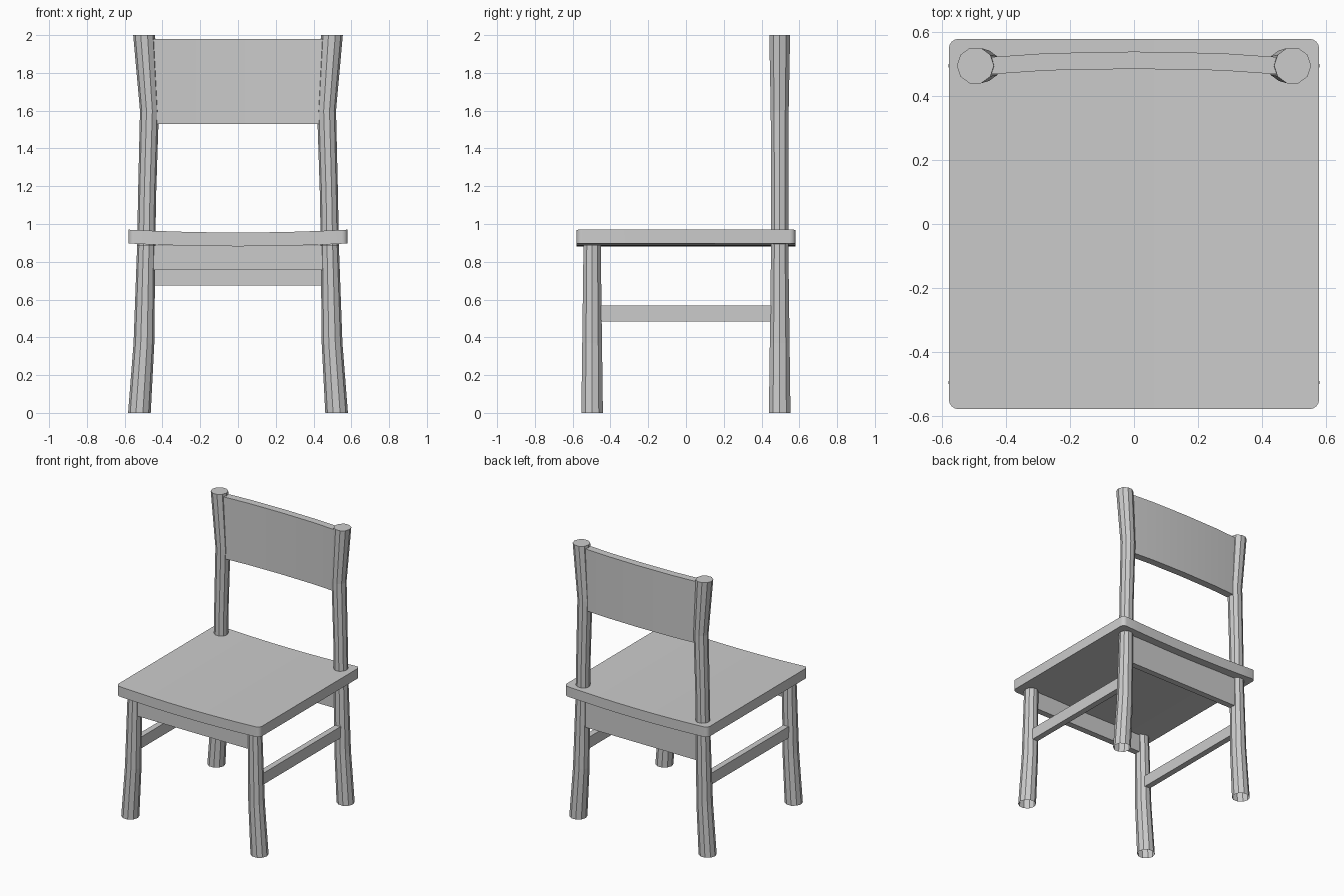
import bpy, bmesh, math

if "Cube" in bpy.data.objects:
    bpy.data.objects.remove(bpy.data.objects["Cube"])


def finish(name, bm, mirror=False, smooth=False):
    bmesh.ops.recalc_face_normals(bm, faces=bm.faces[:])
    mesh = bpy.data.meshes.new(name)
    bm.to_mesh(mesh)
    bm.free()
    obj = bpy.data.objects.new(name, mesh)
    bpy.context.collection.objects.link(obj)
    if mirror:
        obj.modifiers.new("Mirror", 'MIRROR')
    if smooth:
        bpy.ops.object.select_all(action='DESELECT')
        obj.select_set(True)
        bpy.context.view_layer.objects.active = obj
        bpy.ops.object.shade_smooth_by_angle(angle=math.radians(30))
    return obj


def cube(x0, x1, y0, y1, z0, z1):
    bm = bmesh.new()
    bmesh.ops.create_cube(bm, size=1)
    for v in bm.verts:
        v.co.x = x1 if v.co.x > 0 else x0
        v.co.y = y1 if v.co.y > 0 else y0
        v.co.z = z1 if v.co.z > 0 else z0
    return bm


def slice_x(bm, cuts):
    for x in cuts:
        bmesh.ops.bisect_plane(bm, geom=bm.verts[:] + bm.edges[:] + bm.faces[:],
                               plane_co=(x, 0, 0), plane_no=(1, 0, 0))


def leg(name, y, stations):
    """Ten-sided bent post, open at the foot; stations are (x, z, radius)."""
    bm = bmesh.new()
    n = 10
    rings = [[bm.verts.new((x + r * math.cos(i * math.tau / n),
                            y + r * math.sin(i * math.tau / n), z))
              for i in range(n)] for x, z, r in stations]
    for a, b in zip(rings, rings[1:]):
        for i in range(n):
            j = (i + 1) % n
            bm.faces.new((a[i], a[j], b[j], b[i]))
    bm.faces.new(rings[-1])
    finish(name, bm, mirror=True)


# Legs: shared lower shape, rear pair carries on up to the backrest
lower = [(0.522, 0, 0.06), (0.498, 0.37, 0.055), (0.486, 0.89, 0.048)]
leg("front_legs", -0.497, lower)
leg("back_legs", 0.496, lower + [(0.481, 1.17, 0.048), (0.469, 1.6, 0.05), (0.497, 2.0, 0.058)])

# Seat: rounded corners, slightly dished across its width
bm = cube(-0.58, 0.58, -0.58, 0.58, 0, 0.073)
upright = [e for e in bm.edges if abs(e.verts[0].co.z - e.verts[1].co.z) > 0.01]
bmesh.ops.bevel(bm, geom=upright, offset=0.03, segments=4, profile=0.5, affect='EDGES')
slice_x(bm, [-0.45, -0.3, -0.15, 0, 0.15, 0.3, 0.45])
for v in bm.verts:
    v.co.z += 0.882 + 0.015 * (v.co.x / 0.58) ** 2
finish("seat", bm, smooth=True)

# Backrest: broad board bowed toward the rear
bm = cube(-0.45, 0.45, -0.027, 0.027, 1.53, 1.98)
slice_x(bm, [-0.27, 0, 0.27])
for v in bm.verts:
    v.co.y += 0.513 - 0.017 * (abs(v.co.x) / 0.45) ** 2.5
finish("backrest", bm, smooth=True)

# Rails under the seat
finish("front_rail", cube(-0.46, 0.46, -0.52, -0.475, 0.757, 0.886))
finish("back_rail", cube(-0.46, 0.46, 0.475, 0.52, 0.675, 0.886))

# Side stretchers between front and back legs
finish("side_stretchers", cube(0.472, 0.515, -0.47, 0.47, 0.485, 0.568), mirror=True)
